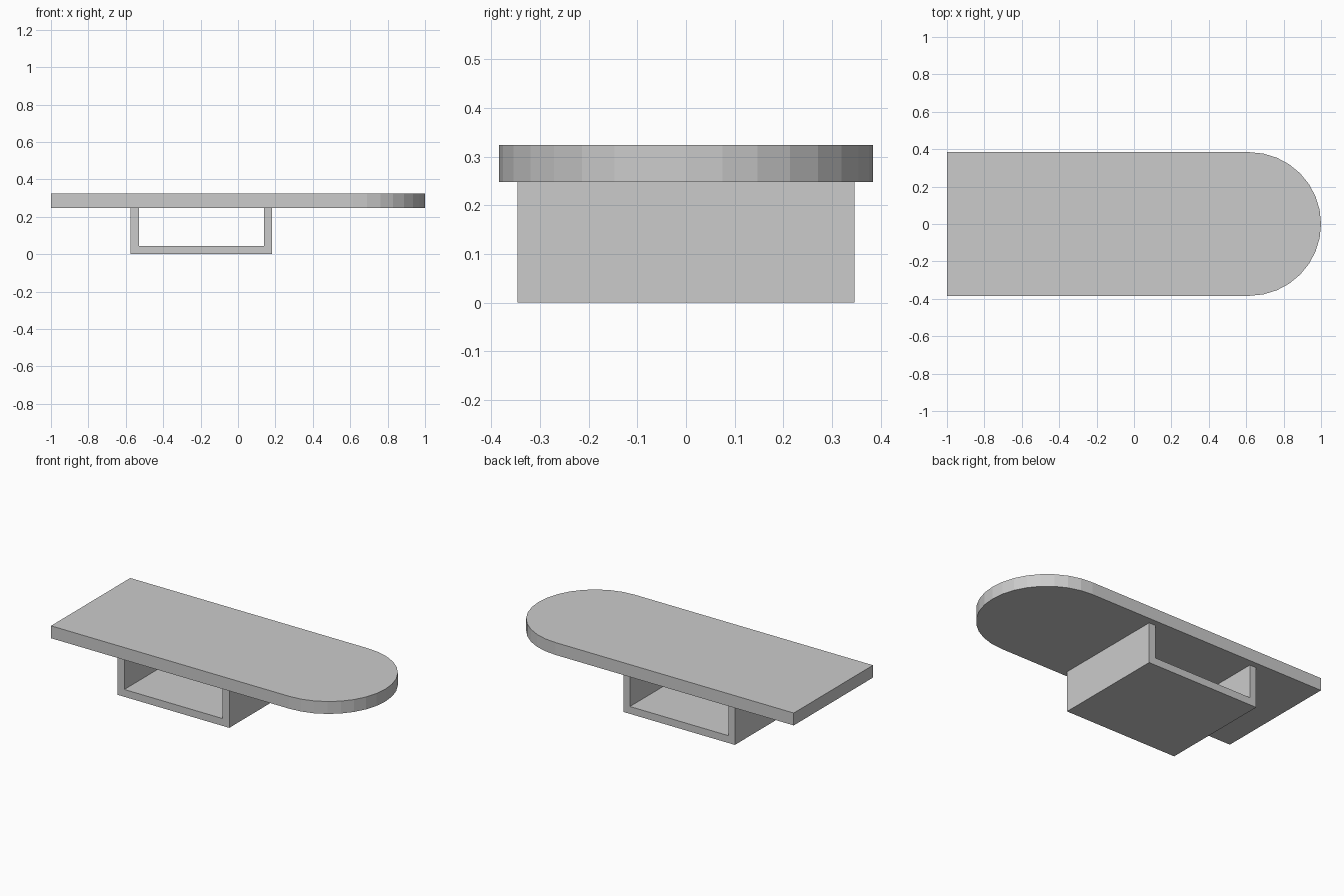
import bpy, bmesh
from math import sin, cos, pi
from mathutils import Vector

if "Cube" in bpy.data.objects:
    bpy.data.objects.remove(bpy.data.objects["Cube"])


def extrude_profile(name, points, direction):
    """Close a planar outline into a face and extrude it to a solid."""
    bm = bmesh.new()
    face = bm.faces.new([bm.verts.new(p) for p in points])
    result = bmesh.ops.extrude_face_region(bm, geom=[face], use_keep_orig=True)
    verts = [g for g in result["geom"] if isinstance(g, bmesh.types.BMVert)]
    bmesh.ops.translate(bm, verts=verts, vec=Vector(direction))
    bmesh.ops.recalc_face_normals(bm, faces=bm.faces)
    mesh = bpy.data.meshes.new(name)
    bm.to_mesh(mesh)
    bm.free()
    obj = bpy.data.objects.new(name, mesh)
    bpy.context.collection.objects.link(obj)
    return obj


BASE_H, TOP_H = 0.248, 0.324
HALF_W, SEGMENTS = 0.384, 16

# Table top: square at the left, half-round at the right
outline = [(-1, HALF_W, BASE_H), (-1, -HALF_W, BASE_H)]
for i in range(SEGMENTS + 1):
    a = -pi / 2 + pi * i / SEGMENTS
    outline.append((1 - HALF_W + HALF_W * cos(a), HALF_W * sin(a), BASE_H))
extrude_profile("table_top", outline, (0, 0, TOP_H - BASE_H))

# U-shaped base: floor with two upright panels, open front and back
X0, X1, T, DEPTH = -0.574, 0.183, 0.045, 0.692
u_shape = [(X0, 0), (X1, 0), (X1, BASE_H), (X1 - T, BASE_H),
           (X1 - T, T), (X0 + T, T), (X0 + T, BASE_H), (X0, BASE_H)]
extrude_profile("u_base", [(x, -DEPTH / 2, z) for x, z in u_shape], (0, DEPTH, 0))
